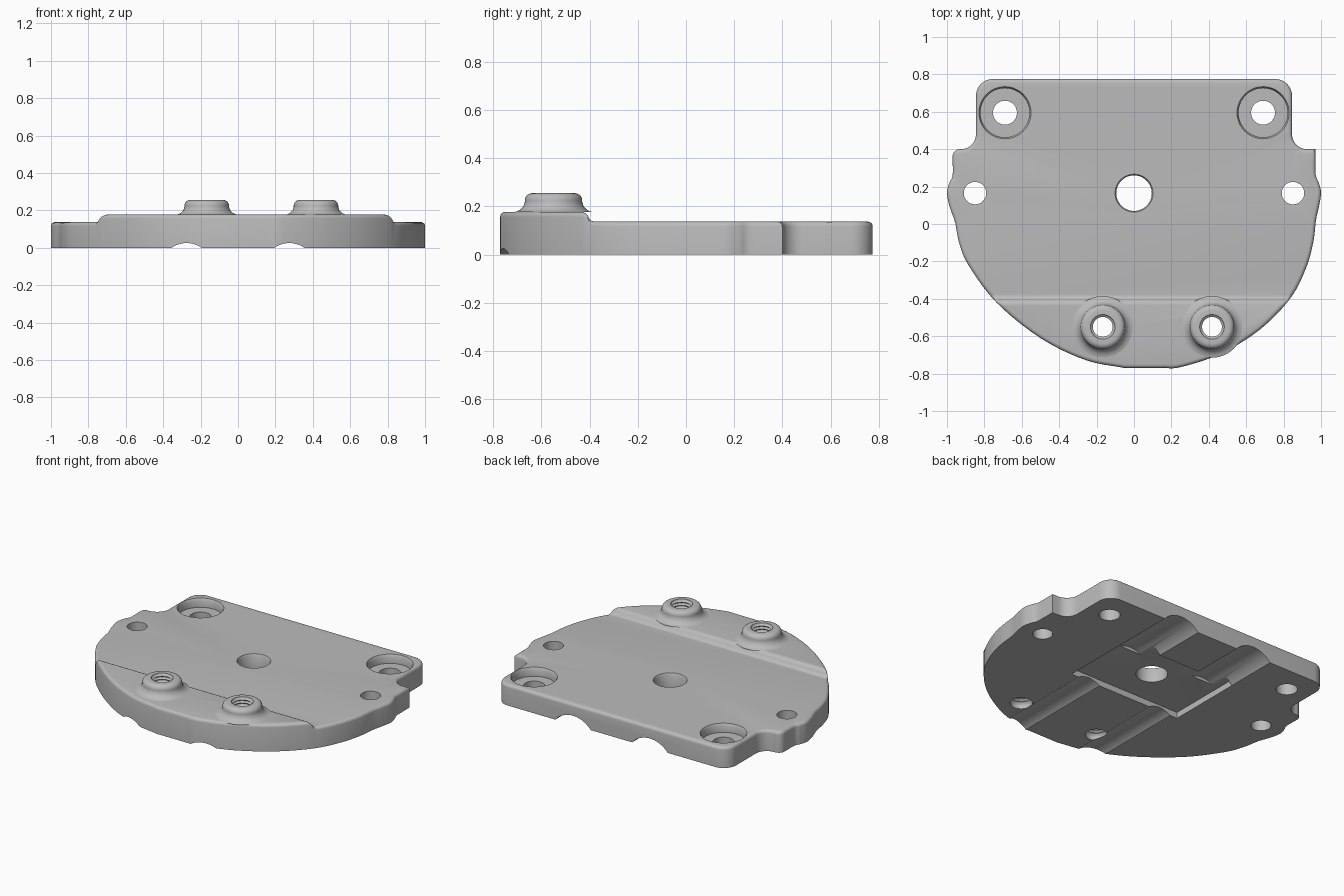
import bpy, bmesh, math
from mathutils import Vector

if "Cube" in bpy.data.objects:
    bpy.data.objects.remove(bpy.data.objects["Cube"], do_unlink=True)

grey = bpy.data.materials.new("satin grey")
grey.use_nodes = True
grey.diffuse_color = (0.5, 0.5, 0.5, 1)
grey.node_tree.nodes["Principled BSDF"].inputs["Base Color"].default_value = (0.5, 0.5, 0.5, 1)

THICK, RIM, STEP = 0.137, 0.02, 0.04


def to_object(name, bm):
    bmesh.ops.recalc_face_normals(bm, faces=bm.faces)
    mesh = bpy.data.meshes.new(name)
    bm.to_mesh(mesh)
    bm.free()
    obj = bpy.data.objects.new(name, mesh)
    bpy.context.collection.objects.link(obj)
    mesh.materials.append(grey)
    return obj


def arc(cx, cy, r, a0, a1, n=8):
    angles = [math.radians(a0 + (a1 - a0) * i / n) for i in range(n + 1)]
    return [Vector((cx + r * math.cos(a), cy + r * math.sin(a))) for a in angles]


def smooth_path(pts, n=6):
    """Catmull-Rom curve through the points."""
    p = [Vector(q) for q in pts]
    p = [2 * p[0] - p[1]] + p + [2 * p[-1] - p[-2]]
    out = []
    for a, b, c, d in zip(p, p[1:], p[2:], p[3:]):
        for i in range(n):
            t = i / n
            out.append(0.5 * (2 * b + (c - a) * t + (2 * a - 5 * b + 4 * c - d) * t * t
                              + (3 * b - a - 3 * c + d) * t ** 3))
    return out + [p[-2]]


def inset(loop, d):
    """Move a counter-clockwise loop inwards with mitred corners."""
    out = []
    for i, q in enumerate(loop):
        e1 = (q - loop[i - 1]).normalized()
        e2 = (loop[(i + 1) % len(loop)] - q).normalized()
        n1, n2 = Vector((-e1.y, e1.x)), Vector((-e2.y, e2.x))
        out.append(q + (n1 + n2) * d / (1 + n1.dot(n2)))
    return out


def lathe(name, profile, x, y, closed=True, n=48):
    """Turn an (r, z) profile about a vertical axis at x, y."""
    bm = bmesh.new()
    vs = [bm.verts.new((r, 0, z)) for r, z in profile]
    pairs = list(zip(vs, vs[1:]))
    if closed:
        pairs.append((vs[-1], vs[0]))
    edges = [bm.edges.new(p) for p in pairs]
    bmesh.ops.spin(bm, geom=vs + edges, cent=(0, 0, 0), axis=(0, 0, 1),
                   angle=math.tau, steps=n)
    bmesh.ops.remove_doubles(bm, verts=bm.verts, dist=1e-5)
    bmesh.ops.dissolve_degenerate(bm, edges=bm.edges, dist=1e-6)
    bmesh.ops.translate(bm, verts=bm.verts, vec=(x, y, 0))
    return to_object(name, bm)


def groove(name, x, y0, y1, r, z):
    """Round bar along y, used to cut a channel in the underside."""
    bm = bmesh.new()
    ring = [bm.verts.new((p.x, y0, p.y)) for p in arc(x, z, r, 0, 360, 64)[:-1]]
    face = bm.faces.new(ring)
    ext = bmesh.ops.extrude_face_region(bm, geom=[face])["geom"]
    bmesh.ops.translate(bm, vec=(0, y1 - y0, 0),
                        verts=[g for g in ext if isinstance(g, bmesh.types.BMVert)])
    return to_object(name, bm)


# Plate outline, counter-clockwise from the front
right_side = smooth_path([(0.15, -0.77), (0.25, -0.765), (0.46, -0.695), (0.67, -0.567),
                          (0.834, -0.4), (0.918, -0.24), (0.958, -0.1), (0.973, 0.02),
                          (0.988, 0.09), (1.0, 0.165), (0.988, 0.22), (0.972, 0.26), (0.97, 0.33)])
left_side = smooth_path([(-0.97, 0.36), (-0.97, 0.26), (-0.987, 0.22), (-1.0, 0.165),
                         (-0.985, 0.09), (-0.957, 0.01), (-0.935, -0.1), (-0.885, -0.22),
                         (-0.735, -0.42), (-0.5, -0.61), (-0.26, -0.727), (-0.05, -0.77)])
outline = (right_side + [Vector((0.97, 0.4))]
           + arc(0.925, 0.48, 0.08, 270, 180) + arc(0.755, 0.685, 0.09, 0, 90)
           + arc(-0.755, 0.685, 0.09, 90, 180) + arc(-0.925, 0.48, 0.08, 0, -90)
           + arc(-0.93, 0.36, 0.04, 90, 180)[:-1] + left_side)

# Plate body with rounded top rim
bm = bmesh.new()
layers = [(0, 0)]
for k in range(5):
    a = math.pi / 2 * k / 4
    layers.append((RIM * (1 - math.cos(a)), THICK - RIM + RIM * math.sin(a)))
rings = [[bm.verts.new((p.x, p.y, z)) for p in inset(outline, d)] for d, z in layers]
for low, high in zip(rings, rings[1:]):
    for i in range(len(low)):
        j = (i + 1) % len(low)
        bm.faces.new((low[i], low[j], high[j], high[i]))
bm.faces.new(rings[0][::-1])
bm.faces.new(rings[-1])

# Raised front area: slice across, then lift the top by a blended step
ramp = [(-0.38, 0), (-0.39, 0.002), (-0.40, 0.01), (-0.408, 0.025), (-0.416, 0.034), (-0.428, STEP)]
for y, _ in ramp:
    bmesh.ops.bisect_plane(bm, geom=bm.verts[:] + bm.edges[:] + bm.faces[:], dist=1e-5,
                           plane_co=(0, y, 0), plane_no=(0, 1, 0))


def lift(y):
    if y >= ramp[0][0]:
        return 0
    for (ya, za), (yb, zb) in zip(ramp, ramp[1:]):
        if y >= yb:
            return za + (zb - za) * (ya - y) / (ya - yb)
    return STEP


for v in bm.verts:
    if v.co.z > 0.05:
        v.co.z += lift(v.co.y)
plate = to_object("plate", bm)

# Cutters: holes, counterbores, underside pocket and channels
HOLE_Y, BOSS_Y, BOSS_X = 0.165, -0.55, (-0.167, 0.417)
cutters = [lathe("centre_hole_cutter", [(0, -0.1), (0.095, -0.1), (0.095, THICK - 0.012),
                                        (0.102, THICK + 0.001), (0.102, 0.3), (0, 0.3)], 0, HOLE_Y)]
for s in (-1, 1):
    cutters.append(lathe("side_hole_cutter", [(0, -0.1), (0.06, -0.1), (0.06, 0.3), (0, 0.3)],
                         s * 0.85, HOLE_Y))
    cutters.append(lathe("counterbore_cutter",
                         [(0, -0.1), (0.064, -0.1), (0.064, 0.08), (0.131, 0.08), (0.131, 0.122),
                          (0.14, THICK + 0.001), (0.14, 0.3), (0, 0.3)], s * 0.69, 0.595))
    cutters.append(groove("front_channel_cutter", s * 0.275, -1, 0, 0.14, -0.115))
    cutters.append(groove("back_channel_cutter", s * 0.28, 0.3, 1, 0.17, -0.11))
for x in BOSS_X:
    cutters.append(lathe("boss_hole_cutter", [(0, -0.1), (0.066, -0.1), (0.066, 0.3), (0, 0.3)], x, BOSS_Y))
bm = bmesh.new()
bmesh.ops.create_cube(bm, size=1)
bmesh.ops.scale(bm, vec=(0.82, 0.51, 0.08), verts=bm.verts)
bmesh.ops.translate(bm, vec=(0, HOLE_Y, 0), verts=bm.verts)
cutters.append(to_object("pocket_cutter", bm))

bpy.context.view_layer.objects.active = plate
for c in cutters:
    c.hide_render = True
    mod = plate.modifiers.new("cut", "BOOLEAN")
    mod.operation, mod.solver, mod.object = "DIFFERENCE", "EXACT", c
    bpy.ops.object.modifier_apply(modifier=mod.name)
    bpy.data.objects.remove(c, do_unlink=True)

# Threaded bosses: flared foot, rounded top, ridged bore
top = THICK + STEP
profile = [(0.165, top - 0.001), (0.15, top + 0.003), (0.135, top + 0.012), (0.124, top + 0.026),
           (0.119, top + 0.042)]
profile += [(p.x, p.y) for p in arc(0.089, 0.225, 0.03, 0, 90, 6)]
profile += [(0.066, 0.255), (0.063, 0.247)]
for k in range(11):
    z = 0.24 - 0.02 * k
    profile += [(0.053, z), (0.064, z - 0.01)]
profile.append((0.067, 0.022))
bosses = [lathe("threaded_boss", profile, x, BOSS_Y, closed=False) for x in BOSS_X]

# Shading
bpy.ops.object.select_all(action="DESELECT")
for obj in [plate] + bosses:
    obj.select_set(True)
bpy.ops.object.shade_smooth_by_angle(angle=math.radians(32))
